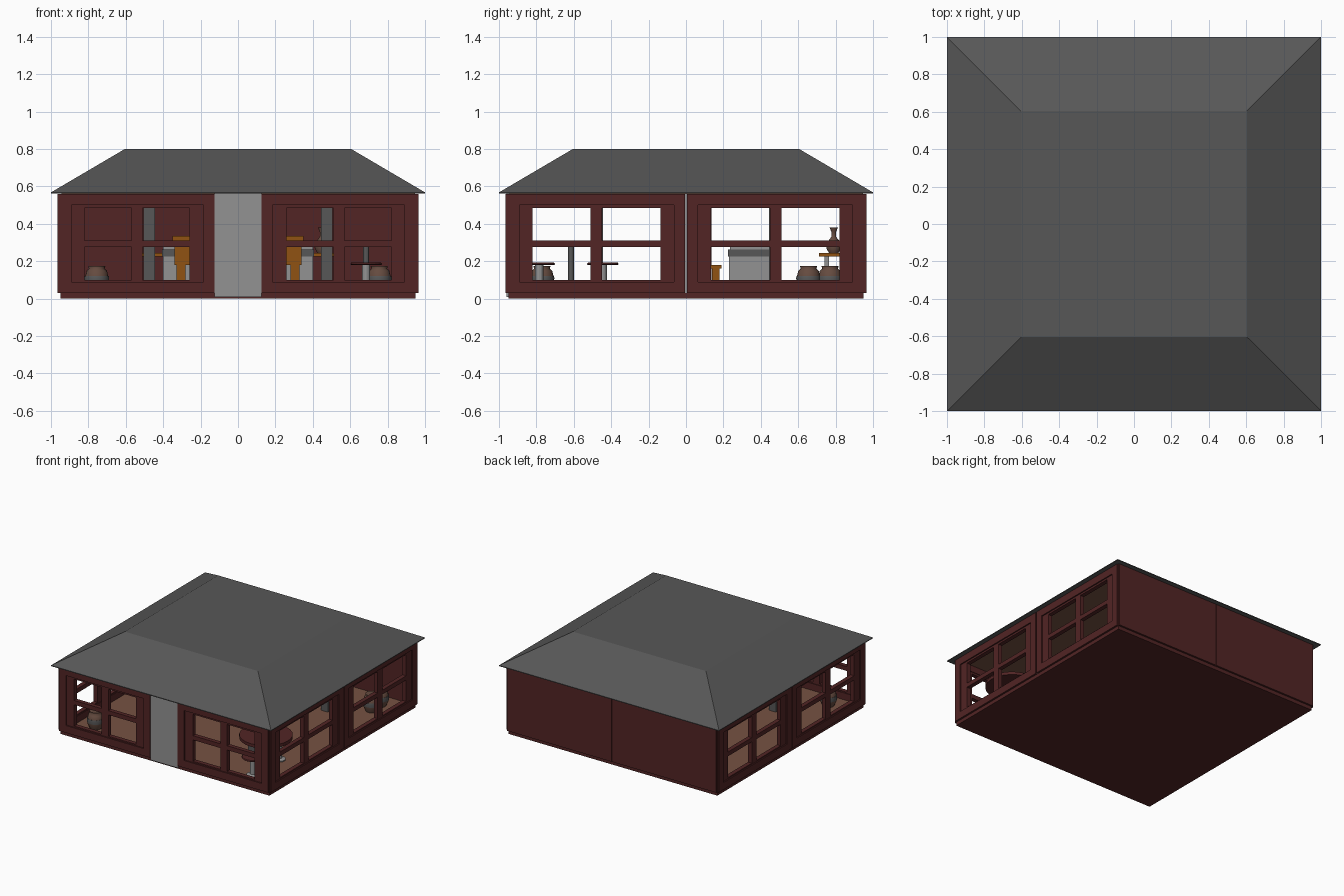
import bpy, bmesh, math
from mathutils import Matrix

if "Cube" in bpy.data.objects:
    bpy.data.objects.remove(bpy.data.objects["Cube"])


def mat(name, r, g, b):
    m = bpy.data.materials.new(name)
    m.diffuse_color = (r, g, b, 1)
    m.use_nodes = True
    m.node_tree.nodes["Principled BSDF"].inputs["Base Color"].default_value = m.diffuse_color
    return m


RED = mat("dark red wood", 0.084, 0.018, 0.018)
ROOF = mat("slate grey", 0.095, 0.095, 0.095)
GREY = mat("light grey", 0.29, 0.29, 0.29)
FLOOR = mat("floor brown", 0.18, 0.085, 0.055)
GOLD = mat("golden wood", 0.28, 0.085, 0.006)
CLAY = mat("clay brown", 0.13, 0.07, 0.05)


def finish(name, bm, material, extra=()):
    me = bpy.data.meshes.new(name)
    bmesh.ops.recalc_face_normals(bm, faces=bm.faces)
    bm.to_mesh(me)
    bm.free()
    for m in (material, *extra):
        me.materials.append(m)
    ob = bpy.data.objects.new(name, me)
    bpy.context.collection.objects.link(ob)
    return ob


def add_box(bm, x0, x1, y0, y1, z0, z1):
    m = Matrix.Translation(((x0 + x1) / 2, (y0 + y1) / 2, (z0 + z1) / 2)) @ \
        Matrix.Diagonal((x1 - x0, y1 - y0, z1 - z0, 1))
    bmesh.ops.create_cube(bm, size=1, matrix=m)


def boxes(name, material, *items):
    bm = bmesh.new()
    for b in items:
        add_box(bm, *b)
    return finish(name, bm, material)


def lathe(name, material, profile, x, y, n=16, smooth=False):
    """Revolve (radius, z) points around a vertical axis and cap both ends."""
    bm = bmesh.new()
    rings = [[bm.verts.new((x + r * math.cos(i * math.tau / n), y + r * math.sin(i * math.tau / n), z))
              for i in range(n)] for r, z in profile]
    for a, b in zip(rings, rings[1:]):
        for i in range(n):
            f = bm.faces.new((a[i], a[(i + 1) % n], b[(i + 1) % n], b[i]))
            f.smooth = smooth
    bm.faces.new(rings[0])
    bm.faces.new(rings[-1])
    return finish(name, bm, material)


def ring(bm, u0, u1, z0, z1, w, d0, d1):
    """Rectangular frame of bar width w, standing at depth d0..d1 in front of the centre."""
    for a, b, c, d in ((u0, u0 + w, z0, z1), (u1 - w, u1, z0, z1),
                       (u0 + w, u1 - w, z0, z0 + w), (u0 + w, u1 - w, z1 - w, z1)):
        add_box(bm, a, b, -d1, -d0, c, d)


def window_panel(name, u0, u1, line, panes, angle):
    """Wall panel with four open panes; mirrored about u = 0 by the caller's angle and sign."""
    bm = bmesh.new()
    ring(bm, u0, u1, 0.03, 0.56, 0.06, 0.915, 0.965)
    # stepped inner frame
    l0, l1 = line
    (a0, a1), (b0, b1) = panes
    d0, d1 = -0.955, -0.92
    for u, v in ((l0, a0), (a1, b0), (b1, l1)):
        add_box(bm, u, v, d0, d1, 0.06, 0.53)
    for u, v in panes:
        for z0, z1 in ((0.06, 0.10), (0.275, 0.31), (0.485, 0.53)):
            add_box(bm, u, v, d0, d1, z0, z1)
    # fill between the outer ring and the step
    if u0 + 0.06 < l0:
        add_box(bm, u0 + 0.06, l0, -0.965, d1, 0.09, 0.50)
    if l1 < u1 - 0.06:
        add_box(bm, l1, u1 - 0.06, -0.965, d1, 0.09, 0.50)
    bm.transform(Matrix.Rotation(angle, 4, 'Z'))
    return finish(name, bm, RED)


def flip(pair):
    return (-pair[1], -pair[0])


# Walls with windows: front, right and left
front = (-0.95, -0.125, (-0.89, -0.185), ((-0.82, -0.57), (-0.51, -0.26)))
side = (-0.95, -0.005, (-0.89, -0.065), ((-0.82, -0.51), (-0.45, -0.135)))
for wall, spec, ang in (("front", front, 0), ("right", side, math.pi / 2), ("left", side, -math.pi / 2)):
    u0, u1, line, panes = spec
    window_panel(wall + "_window_panel_a", u0, u1, line, panes, ang)
    window_panel(wall + "_window_panel_b", -u1, -u0, flip(line), (flip(panes[1]), flip(panes[0])), ang)

# Plain back wall in two halves
boxes("back_wall", RED, (-0.95, -0.003, 0.92, 0.965, 0.03, 0.56), (0.003, 0.95, 0.92, 0.965, 0.03, 0.56))

# Corner posts, joint strips and door
boxes("corner_posts", RED, *[(sx * 0.94 - 0.017, sx * 0.94 + 0.017, sy * 0.94 - 0.017, sy * 0.94 + 0.017, 0.03, 0.56)
                             for sx in (-1, 1) for sy in (-1, 1)])
boxes("joint_strips", GREY, (0.925, 0.95, -0.005, 0.005, 0.03, 0.56), (-0.95, -0.925, -0.005, 0.005, 0.03, 0.56))
boxes("door", GREY, (-0.125, 0.125, -0.96, -0.925, 0.01, 0.562))

# Base, floor and ceiling
boxes("base", RED, (-0.95, 0.95, -0.95, 0.95, 0, 0.03))
boxes("floor", FLOOR, (-0.92, 0.92, -0.92, 0.92, 0.028, 0.034))
boxes("ceiling", FLOOR, (-0.945, 0.945, -0.945, 0.945, 0.553, 0.562))

# Hipped roof with a flat top
bm = bmesh.new()
add_box(bm, -1, 1, -1, 1, 0.562, 0.568)
bmesh.ops.create_cone(bm, cap_ends=True, segments=4, radius1=math.sqrt(2), radius2=0.605 * math.sqrt(2),
                      depth=0.232, matrix=Matrix.Translation((0, 0, 0.684)) @ Matrix.Rotation(math.pi / 4, 4, 'Z'))
finish("roof", bm, ROOF)

# Interior columns
boxes("columns", ROOF, *[(sx * 0.475 - 0.03, sx * 0.475 + 0.03, sy * 0.475 - 0.03, sy * 0.475 + 0.03, 0.03, 0.555)
                         for sx in (-1, 1) for sy in (-1, 1)])

# Counter and its worktop
boxes("counter", GREY, (-0.40, 0.40, 0.23, 0.45, 0.03, 0.225), (-0.40, 0.40, 0.235, 0.45, 0.262, 0.275))
boxes("counter_band", ROOF, (-0.405, 0.405, 0.225, 0.455, 0.225, 0.262))

# Golden desk with legs, and a bench behind it
boxes("desk", GOLD, (-0.35, 0.35, -0.13, 0.125, 0.31, 0.335), (-0.34, -0.26, -0.12, 0.115, 0.18, 0.31),
      (0.26, 0.34, -0.12, 0.115, 0.18, 0.31),
      *[(s * 0.305 - 0.025, s * 0.305 + 0.025, y - 0.025, y + 0.025, 0.03, 0.18) for s in (-1, 1) for y in (-0.09, 0.09)])
boxes("bench", GOLD, (-0.1, 0.1, 0.13, 0.19, 0.16, 0.18),
      *[(s * 0.08 - 0.015, s * 0.08 + 0.015, 0.14, 0.18, 0.03, 0.16) for s in (-1, 1)])

# Back shelf with legs
boxes("shelf", GOLD, (-0.51, 0.51, 0.71, 0.90, 0.225, 0.243))
boxes("shelf_legs", GREY, *[(s * 0.46 - 0.012, s * 0.46 + 0.012, 0.74, 0.764, 0.03, 0.225) for s in (-1, 1)])

# Round table with two stools
lathe("table_post", ROOF, [(0.016, 0.03), (0.016, 0.28)], 0.685, -0.615)
lathe("table_top", RED, [(0.2, 0.28), (0.2, 0.305)], 0.685, -0.615, 24)
for i, y in enumerate((-0.785, -0.445)):
    lathe(f"stool_seat_{i}", RED, [(0.08, 0.18), (0.085, 0.185), (0.08, 0.192)], 0.685, y, 20)
    lathe(f"stool_post_{i}", GREY, [(0.05, 0.03), (0.05, 0.042), (0.022, 0.05), (0.022, 0.18)], 0.685, y)

# Clay pots on the floor with grey bands
for i, (x, y) in enumerate(((-0.755, -0.77), (0.755, 0.655), (0.755, 0.77))):
    lathe(f"pot_{i}", CLAY, [(0.042, 0.03), (0.06, 0.07), (0.064, 0.11), (0.054, 0.15), (0.042, 0.16), (0.046, 0.175)],
          x, y, 16, True)
    lathe(f"pot_band_{i}", ROOF, [(0.064, 0.085), (0.066, 0.11), (0.064, 0.12)], x, y, 16, True)

# Jug on the shelf
lathe("jug", CLAY, [(0.025, 0.243), (0.04, 0.27), (0.036, 0.30), (0.013, 0.33), (0.012, 0.355), (0.022, 0.38)],
      0.45, 0.79, 16, True)
